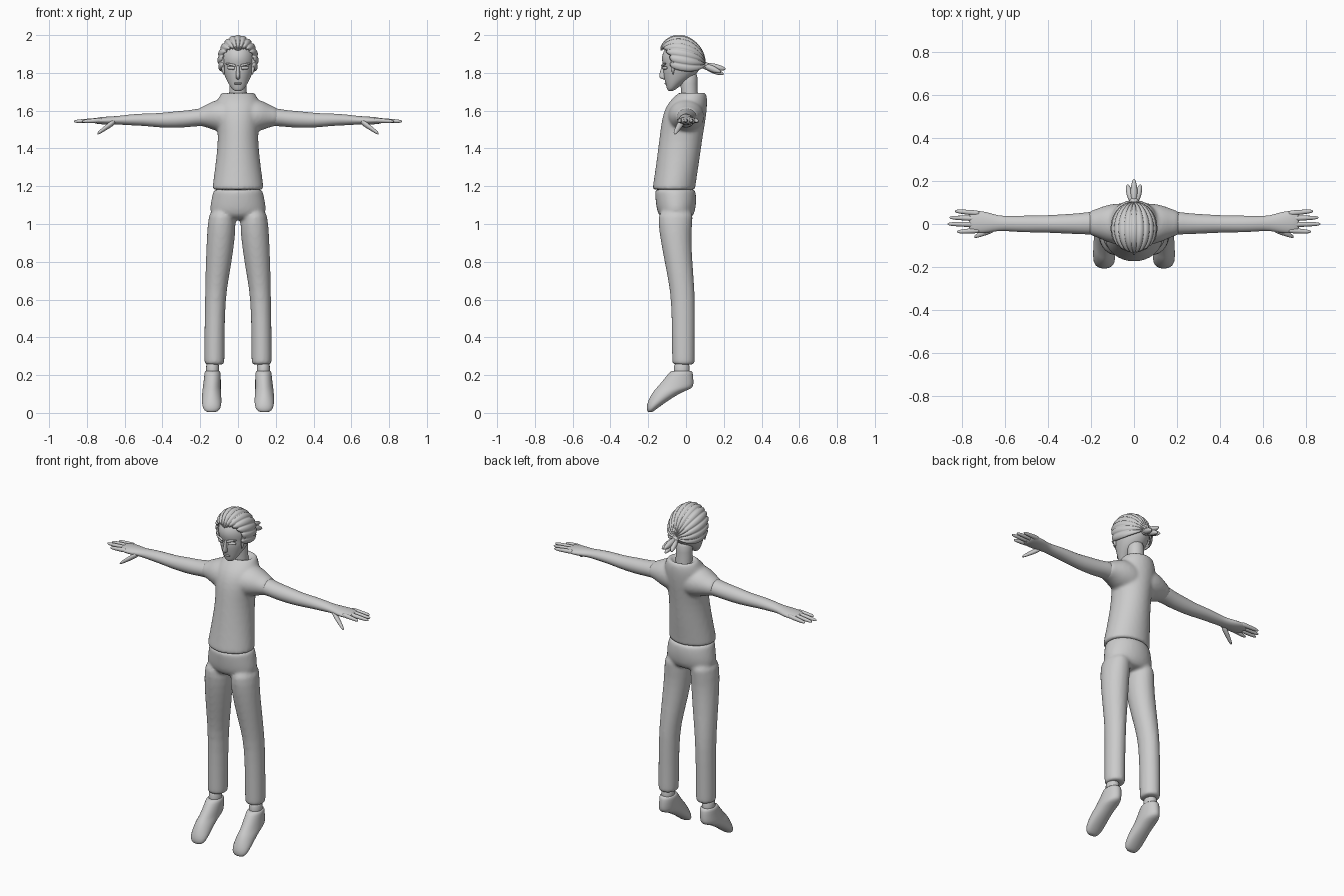
import bpy, bmesh
from math import sin, cos, pi, radians
from mathutils import Vector

cube = bpy.data.objects.get("Cube")
if cube:
    bpy.data.objects.remove(cube)

clay = bpy.data.materials.new("light grey clay")
clay.use_nodes = True
GREY = (0.6, 0.6, 0.6, 1)
clay.diffuse_color = GREY
clay.node_tree.nodes["Principled BSDF"].inputs["Base Color"].default_value = GREY

SIDES = 16
# for each loft axis: which coordinates take (along, u, v)
ORDER = {"x": (0, 1, 2), "y": (1, 0, 2), "z": (2, 0, 1)}


def add_loft(bm, axis, rows):
    """Elliptical rings in hundredths: (along, u min, u max, v min, v max)."""
    a, u, v = ORDER[axis]
    rings = []
    for t, u0, u1, v0, v1 in rows:
        ring = []
        for i in range(SIDES):
            ang = 2 * pi * i / SIDES
            co = Vector()
            co[a] = t / 100
            co[u] = ((u0 + u1) + (u1 - u0) * cos(ang)) / 200
            co[v] = ((v0 + v1) + (v1 - v0) * sin(ang)) / 200
            ring.append(bm.verts.new(co))
        rings.append(ring)
    for low, high in zip(rings, rings[1:]):
        for i in range(SIDES):
            j = (i + 1) % SIDES
            bm.faces.new((low[i], low[j], high[j], high[i]))
    bm.faces.new(rings[0])
    bm.faces.new(rings[-1])


def finish(name, bm, mirror=False, fuse=False, subdiv=1):
    bmesh.ops.recalc_face_normals(bm, faces=bm.faces)
    mesh = bpy.data.meshes.new(name)
    bm.to_mesh(mesh)
    bm.free()
    mesh.materials.append(clay)
    mesh.shade_smooth()
    ob = bpy.data.objects.new(name, mesh)
    bpy.context.collection.objects.link(ob)
    if mirror:
        mod = ob.modifiers.new("Mirror", "MIRROR")
        mod.use_mirror_merge = False
    if subdiv:
        mod = ob.modifiers.new("Rounding", "SUBSURF")
        mod.levels = mod.render_levels = subdiv
    if fuse:
        mod = ob.modifiers.new("Fuse", "REMESH")
        mod.mode = "VOXEL"
        mod.voxel_size = 0.009
        mod.use_smooth_shade = True
        mod = ob.modifiers.new("Relax", "SMOOTH")
        mod.iterations = 6
    return ob


def part(name, *lofts, **options):
    bm = bmesh.new()
    for axis, rows in lofts:
        add_loft(bm, axis, rows)
    return finish(name, bm, **options)


def limb(axis, start, end, r0, r1, flat=1.0, bulge=0.0):
    """Tapered rounded rod between two points, as loft rows."""
    a, u, v = ORDER[axis]
    rows = []
    for t, k in ((0, .5), (.06, .9), (.3, 1), (.6, 1), (.85, .95), (.96, .7), (1, .3)):
        c = [s + (e - s) * t for s, e in zip(start, end)]
        r = (r0 + (r1 - r0) * t) * k + bulge * sin(pi * t)
        rows.append((c[a], c[u] - r, c[u] + r, c[v] - r * flat, c[v] + r * flat))
    return axis, rows


# shirt: body with a sunken neck opening, fused with the shoulders
body = ("z", [
    (118, -13, 13, -17, 4.5), (118.3, -13.9, 13.9, -18, 5.2), (120, -13.8, 13.8, -17.8, 5.2),
    (130, -12.4, 12.4, -16.3, 6.8), (140, -11.2, 11.2, -15, 8.2), (148, -10.8, 10.8, -14, 9.4),
    (156, -12, 12, -13, 10.8), (162, -12.5, 12.5, -11, 11.4), (166, -11, 11, -8, 11.5),
    (168.5, -9.5, 9.5, -5, 11), (169.8, -8.6, 8.6, -3.8, 10.2), (169.5, -7, 7, -3, 8.8),
    (167, -6, 6, -2.5, 7.5)])
shoulder = ("x", [
    (0, -10, 10, 147, 165), (8, -10, 10, 148, 166.5), (13, -8.5, 9, 149.5, 165.5),
    (17, -6.4, 7.4, 151.3, 163), (21, -5.2, 6, 151.8, 161.5), (21.5, -4, 5, 153, 160)])
part("shirt", body, shoulder, mirror=True, fuse=True)

# trousers: hips fused with both legs
hips = ("z", [
    (118.6, -12.5, 12.5, -16, 4.5), (118, -13.3, 13.3, -16.8, 5.2), (114, -14.2, 14.2, -16.5, 5.8),
    (109, -15.2, 15.2, -16, 5.5), (105, -15, 15, -15, 4.5), (102, -11, 11, -12, 2)])
leg = ("z", [
    (109, 2, 15, -15, 5), (100, .8, 16.3, -15, 3.2), (90, 1.8, 16.8, -13.4, 3),
    (80, 3.2, 17.2, -11.5, 3.6), (70, 5, 17.4, -9.5, 4.3), (60, 6.5, 17.6, -8, 5),
    (42, 7, 17.9, -7.6, 4.8), (28, 7, 18, -7.5, 4.8), (26, 7.1, 17.9, -7.4, 4.7),
    (25.4, 8, 17, -6.5, 3.8)])
part("trousers", hips, leg, mirror=True, fuse=True)

# ankles and shoes, toes pointing down
part("ankles", ("z", [(17, 9.8, 17, -6.5, 2), (22, 10, 17, -6.5, 2), (28, 9.8, 17, -6.5, 2)]),
     mirror=True)
part("shoes", ("z", [
    (.3, 12, 16, -20, -18), (1.2, 9.8, 18, -20.8, -16.6), (4, 8.6, 19.2, -21, -13),
    (8, 8.7, 19.2, -19.4, -7), (11.3, 8.9, 19, -17.5, -1.5), (13, 9, 18.8, -16, 3.6),
    (15, 9, 18.5, -14.2, 4.2), (19, 9, 18, -10.8, 4), (22, 9.2, 17.8, -8.6, 3.6),
    (22.3, 10.2, 16.8, -7, 2.6)]), mirror=True)

# arms from sleeve to palm
part("arms", ("x", [
    (14, -5.5, 6, 151, 162), (20, -5, 5.9, 152, 161.4), (26, -4.8, 5, 151.2, 160.2),
    (33, -4.5, 4.6, 150.8, 159.8), (42, -4, 4, 151, 158.6), (50, -4, 4, 152, 158.6),
    (58, -3.5, 3.8, 152.2, 158), (63, -3.1, 3.8, 152.7, 157.2), (68, -4.2, 5.6, 152.4, 157),
    (73, -4.6, 6.4, 152.8, 156.6), (76, -4, 6, 153.2, 156), (77, -3, 5, 154, 155.4)]),
    mirror=True)

# fingers and thumbs: base y, tip x, tip y
fingers = [limb("x", (72, by, 155), (tx, ty, 154.3), 1.4, .9)
           for by, tx, ty in ((-3, 82.5, -3.6), (-.3, 87, 0), (2.5, 86, 3), (5, 83.5, 6))]
thumb = limb("x", (65, -2, 154.5), (74.5, -6, 147.8), 2, 1)
part("fingers", *fingers, thumb, mirror=True)

# neck and head
part("neck", ("z", [(164, -5, 5, -3, 7), (168, -4.8, 4.8, -2.5, 6.4), (174, -4.6, 4.6, -3, 6),
                    (182, -5, 5, -4, 6.5)]))
part("head", ("z", [
    (170.3, -1.2, 1.2, -9.2, -7.5), (171, -3, 3, -10, -5.5), (174, -5, 5, -10.8, -2),
    (177.5, -6.8, 6.8, -11.8, 4), (181, -8.2, 8.2, -12.3, 7), (183.5, -8.8, 8.8, -12, 8.2),
    (186, -9, 9, -13, 8.5), (190, -9, 9, -13, 8.5), (195, -7.5, 7.5, -10, 7), (198, -3, 3, -5, 2)]),
    subdiv=2)
part("nose", ("z", [(176.5, -.5, .5, -12, -10.5), (177.2, -1.2, 1.2, -14, -10),
                    (178.5, -1.2, 1.2, -14.4, -10), (181, -.9, .9, -13.6, -10),
                    (184.5, -.8, .8, -12.8, -10)]))
part("eyes", limb("x", (1.8, -11.8, 182.5), (5.8, -10.4, 182.7), 1, .8), mirror=True)
part("eyebrows", limb("x", (1.2, -12.7, 183.8), (6.6, -10.9, 185), .8, .5), mirror=True)
part("mouth", limb("x", (-2.2, -10.9, 174.4), (2.2, -10.9, 174.4), .5, .5))

# swept back hair: scalloped locks running from the hairline to the knot
LOCKS, STEPS, LENGTH = 13, 8, 20
SPREAD = radians(118)
bm = bmesh.new()
grid = []
for i in range(LOCKS * STEPS + 1):
    phi = -SPREAD + 2 * SPREAD * i / (LOCKS * STEPS)
    ridge = abs(sin(pi * i / STEPS)) ** 0.6
    start = radians(20 + 42 * min(1, abs(phi) / (pi / 2)) ** 1.5) - 0.1 * ridge
    line = []
    for j in range(LENGTH + 1):
        t = start + (pi * .985 - start) * j / LENGTH
        tuck = 0.95 if j == 0 else 1
        r = (0.935 + 0.065 * ridge) * tuck
        y = -.02 - .125 * cos(t) * r
        line.append(bm.verts.new((.109 * r * sin(t) * sin(phi), y,
                                  1.868 + .132 * r * sin(t) * cos(phi) - .16 * (y + .02))))
    grid.append(line)
for a, b in zip(grid, grid[1:]):
    for j in range(LENGTH):
        bm.faces.new((a[j], a[j + 1], b[j + 1], b[j]))
hair = finish("hair", bm, subdiv=0)
shell = hair.modifiers.new("Thickness", "SOLIDIFY")
shell.thickness = 0.012
shell.offset = -1

# sideburns, hair knot and ponytail tufts
part("sideburns", limb("z", (8.6, -6.5, 189), (7.6, -7, 179), 1.6, .5), mirror=True)
part("hair_knot", limb("y", (0, 8, 184.5), (0, 12.5, 183), 2, 2.2))
tufts = [limb("y", (x * .3, 10, 183.5 + z * .3), (x, tip, 180.5 + z), 1.2, .7, 1.1, .8)
         for x, tip, z in ((-3, 18.5, 0), (0, 21, 1.6), (3, 18.5, 0), (0, 20, -1.2))]
part("ponytail", *tufts)
